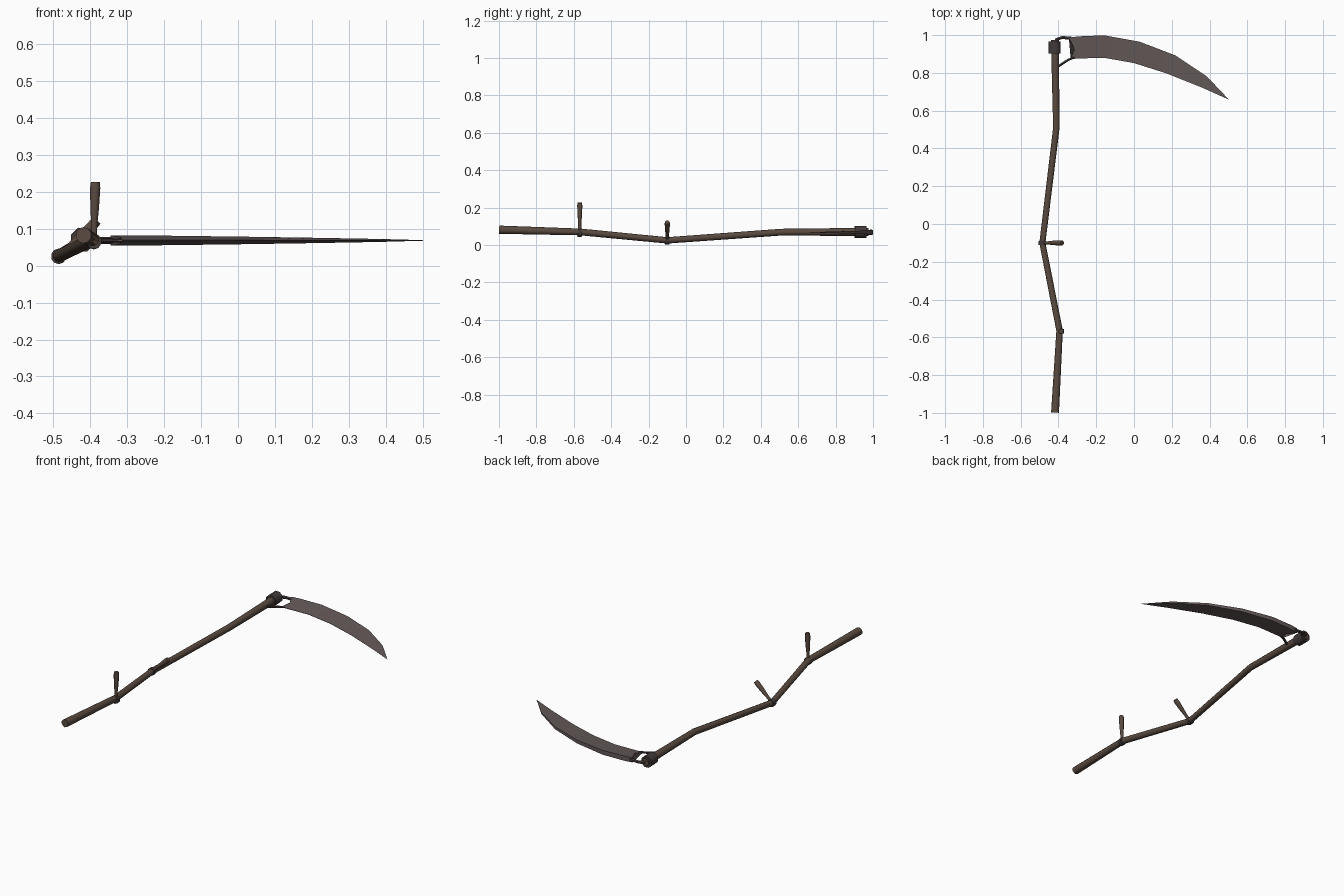
import bpy, bmesh, math
from mathutils import Vector

if "Cube" in bpy.data.objects:
    bpy.data.objects.remove(bpy.data.objects["Cube"])


def material(name, color):
    m = bpy.data.materials.new(name)
    m.diffuse_color = (*color, 1)
    m.use_nodes = True
    m.node_tree.nodes["Principled BSDF"].inputs["Base Color"].default_value = m.diffuse_color
    return m


WOOD = material("dark_wood", (0.10, 0.068, 0.05))
IRON = material("dark_iron", (0.055, 0.042, 0.042))
STEEL = material("blade_steel", (0.13, 0.10, 0.10))


def loft(name, rings, mat):
    """Skin a list of equal-length closed rings and cap both ends."""
    bm = bmesh.new()
    vs = [[bm.verts.new(p) for p in r] for r in rings]
    n = len(vs[0])
    for a, b in zip(vs, vs[1:]):
        for i in range(n):
            j = (i + 1) % n
            bm.faces.new((a[i], a[j], b[j], b[i]))
    bm.faces.new(vs[0])
    bm.faces.new(vs[-1])
    bmesh.ops.recalc_face_normals(bm, faces=bm.faces)
    me = bpy.data.meshes.new(name)
    bm.to_mesh(me)
    bm.free()
    me.materials.append(mat)
    ob = bpy.data.objects.new(name, me)
    bpy.context.collection.objects.link(ob)
    bpy.ops.object.select_all(action='DESELECT')
    ob.select_set(True)
    bpy.context.view_layer.objects.active = ob
    bpy.ops.object.shade_smooth_by_angle(angle=math.radians(50))
    return ob


def tube(name, points, mat, sides=10, ref=(0, 0, 1)):
    """Tube through (x, y, z, radius) points."""
    pos = [Vector(p[:3]) for p in points]
    rings = []
    for k, p in enumerate(points):
        t = Vector((0, 0, 0))
        if k > 0:
            t += (pos[k] - pos[k - 1]).normalized()
        if k < len(pos) - 1:
            t += (pos[k + 1] - pos[k]).normalized()
        t.normalize()
        u = t.cross(Vector(ref)).normalized()
        v = u.cross(t)
        rings.append([pos[k] + p[3] * (u * math.cos(a) + v * math.sin(a))
                      for a in (2 * math.pi * (i + 0.5) / sides for i in range(sides))])
    return loft(name, rings, mat)


# Bent wooden shaft
tube("shaft", [(-0.418, -0.998, 0.082, 0.022), (-0.394, -0.565, 0.070, 0.018),
               (-0.485, -0.10, 0.025, 0.017), (-0.411, 0.51, 0.069, 0.018),
               (-0.419, 0.975, 0.070, 0.022)], WOOD)

# Two grips, each swelling toward its end, with a collar on the shaft
grips = [("lower", (-0.390, -0.568, 0.065), (-0.386, -0.568, 0.226), (-0.03, 1, -0.03)),
         ("upper", (-0.485, -0.10, 0.025), (-0.380, -0.10, 0.122), (0, 1, -0.02))]
for label, base, tip, axis in grips:
    b, t = Vector(base), Vector(tip)
    tube(label + "_grip", [(*b.lerp(t, f), r) for f, r in
                           ((0, 0.009), (0.3, 0.009), (0.55, 0.0125), (0.9, 0.015), (1, 0.013))],
         WOOD, 8, (0, 1, 0))
    d = Vector(axis).normalized() * 0.011
    tube(label + "_grip_collar", [(*(b - d), 0.021), (*(b + d), 0.021)], IRON)

# Clamp ring holding the blade
tube("clamp_ring", [(-0.420, 0.902, 0.070, 0.034), (-0.421, 0.966, 0.070, 0.034)], IRON, 8)

# Blade: spine point, mid point, cutting-edge point, half thickness at the spine
stations = [((-0.345, 0.986), (-0.315, 0.925), (-0.335, 0.872), 0.014),
            ((-0.30, 0.993), (-0.29, 0.935), (-0.30, 0.876), 0.014),
            ((-0.16, 0.999), (-0.16, 0.940), (-0.16, 0.880), 0.0125),
            ((0.03, 0.965), (0.02, 0.910), (0.00, 0.852), 0.010),
            ((0.22, 0.892), (0.20, 0.842), (0.17, 0.798), 0.007),
            ((0.385, 0.782), (0.375, 0.750), (0.36, 0.722), 0.004),
            ((0.50, 0.661), (0.4995, 0.6605), (0.499, 0.660), 0.0008)]
Z = 0.068
rings = []
for s, m, e, h in stations:
    side = [(s, h), (m, h * 0.55), (e, h * 0.08)]
    rings.append([(p[0], p[1], Z + k) for p, k in side] +
                 [(p[0], p[1], Z - k) for p, k in reversed(side)])
loft("blade", rings, STEEL)

# Tang from blade spine to clamp, and brace from cutting side to shaft
tube("tang", [(-0.419, 0.955, Z, 0.010), (-0.408, 0.978, Z, 0.010),
              (-0.38, 0.987, Z, 0.009), (-0.33, 0.984, Z, 0.010)], IRON, 6)
tube("brace", [(-0.412, 0.827, Z, 0.007), (-0.385, 0.845, Z, 0.007),
               (-0.350, 0.868, Z, 0.007), (-0.315, 0.882, Z, 0.005)], IRON, 6)
